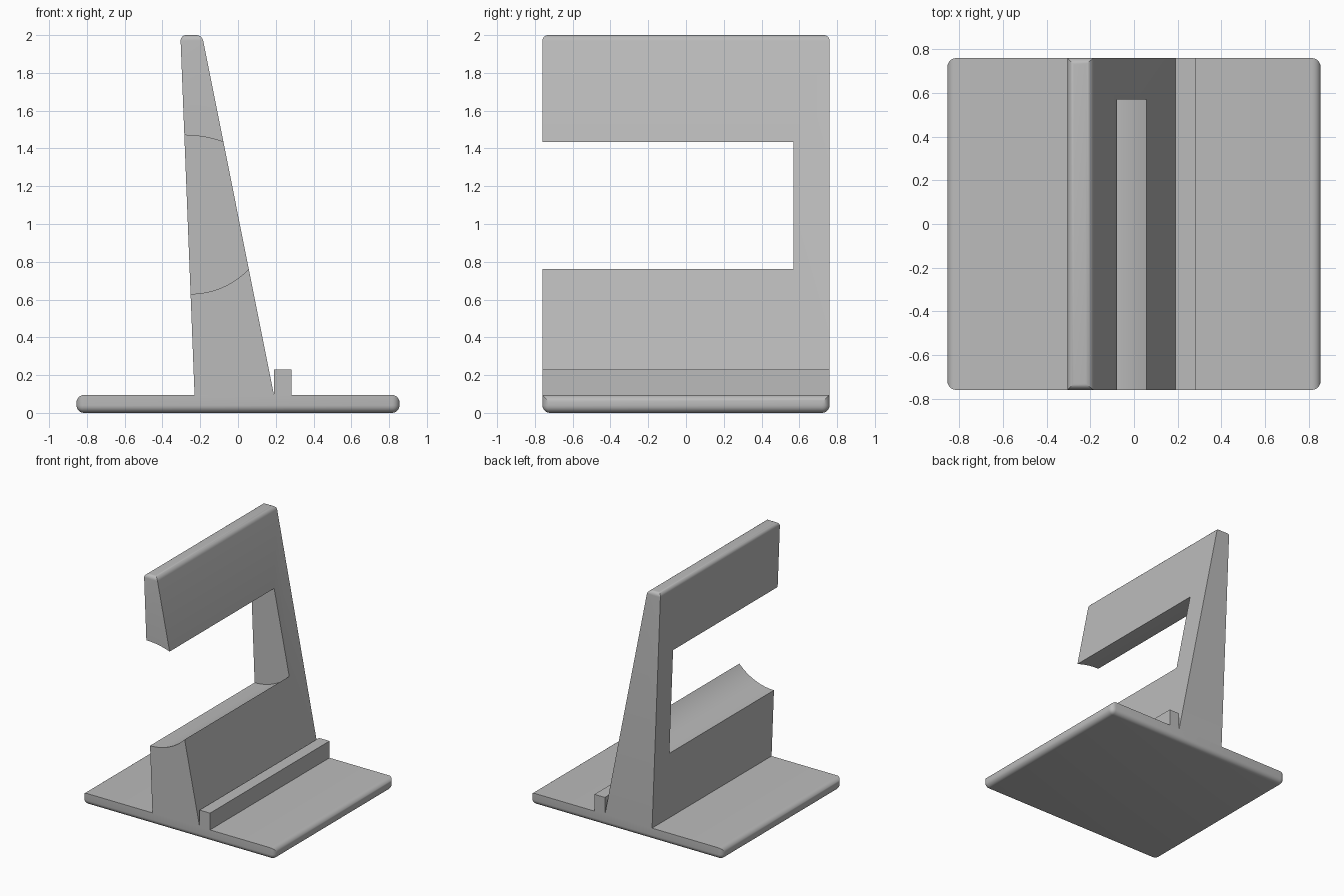
import bpy, bmesh, math

cube = bpy.data.objects.get("Cube")
if cube:
    bpy.data.objects.remove(cube, do_unlink=True)

HALF_Y = 0.76
BASE_TOP = 0.095

grey = bpy.data.materials.new("plain_grey")
grey.use_nodes = True
colour = (0.5, 0.5, 0.5, 1)
grey.diffuse_color = colour
grey.node_tree.nodes["Principled BSDF"].inputs["Base Color"].default_value = colour


def prism(name, profile, y0, y1, rounded=None, radius=0.03):
    """Extrude an (x, z) profile along y; round the edges picked by a rule."""
    bm = bmesh.new()
    face = bm.faces.new([bm.verts.new((x, y0, z)) for x, z in profile])
    out = bmesh.ops.extrude_face_region(bm, geom=[face])
    moved = [v for v in out["geom"] if isinstance(v, bmesh.types.BMVert)]
    bmesh.ops.translate(bm, verts=moved, vec=(0, y1 - y0, 0))
    bmesh.ops.recalc_face_normals(bm, faces=bm.faces)
    if rounded:
        edges = [e for e in bm.edges if rounded(*[v.co for v in e.verts])]
        bmesh.ops.bevel(bm, geom=edges, offset=radius, segments=6,
                        profile=0.5, affect="EDGES", clamp_overlap=True)
    mesh = bpy.data.meshes.new(name)
    bm.to_mesh(mesh)
    bm.free()
    mesh.materials.append(grey)
    obj = bpy.data.objects.new(name, mesh)
    bpy.context.collection.objects.link(obj)
    return obj


def smooth(obj):
    bpy.ops.object.select_all(action="DESELECT")
    obj.select_set(True)
    bpy.context.view_layer.objects.active = obj
    bpy.ops.object.shade_smooth_by_angle(angle=math.radians(30))


def block(x0, x1, z0, z1):
    return [(x0, z0), (x1, z0), (x1, z1), (x0, z1)]


def arc(x0, z0, x1, z1, steps=16):
    """Circular arc that leaves (x0, z0) level and ends at (x1, z1)."""
    dx, dz = x1 - x0, z1 - z0
    r = (dx * dx + dz * dz) / (2 * abs(dz))
    sweep = math.asin(1.1 * dx / r)       # runs past the sloping face
    side = math.copysign(1, dz)
    return [(x0 + r * math.sin(sweep * i / steps),
             z0 + side * r * (1 - math.cos(sweep * i / steps)))
            for i in range(steps + 1)]


# Base plate: all edges rounded except the upper front and back ones
def base_edge(a, b):
    top = min(a.z, b.z) > 0.05
    return not (top and abs(a.x - b.x) > 0.1)


base = prism("base_plate", block(-0.855, 0.855, 0, BASE_TOP),
             -HALF_Y, HALF_Y, base_edge, 0.04)
smooth(base)

# Tapered upright with a softened top
upright = prism("upright",
                [(-0.23, BASE_TOP), (0.19, BASE_TOP), (-0.19, 2), (-0.305, 2)],
                -HALF_Y, HALF_Y, lambda a, b: min(a.z, b.z) > 1.9)

# Opening through the upright: curved floor and ceiling, open at the front
floor = [(-0.4, 0.63)] + arc(-0.25, 0.63, 0.055, 0.76)
ceiling = [(-0.4, 1.47)] + arc(-0.285, 1.47, -0.08, 1.435)
right = [(0.2, floor[-1][1]), (0.2, ceiling[-1][1])]
cutter = prism("opening_cutter", floor + right + ceiling[::-1], -1, 0.57)
cutter.hide_render = True

cut = upright.modifiers.new("opening", "BOOLEAN")
cut.operation = "DIFFERENCE"
cut.solver = "EXACT"
cut.object = cutter
bpy.context.view_layer.objects.active = upright
bpy.ops.object.modifier_apply(modifier=cut.name)
bpy.data.objects.remove(cutter, do_unlink=True)
smooth(upright)

# Retaining lip along the foot of the sloping face
prism("retaining_lip", block(0.19, 0.283, BASE_TOP, 0.23), -HALF_Y, HALF_Y)
